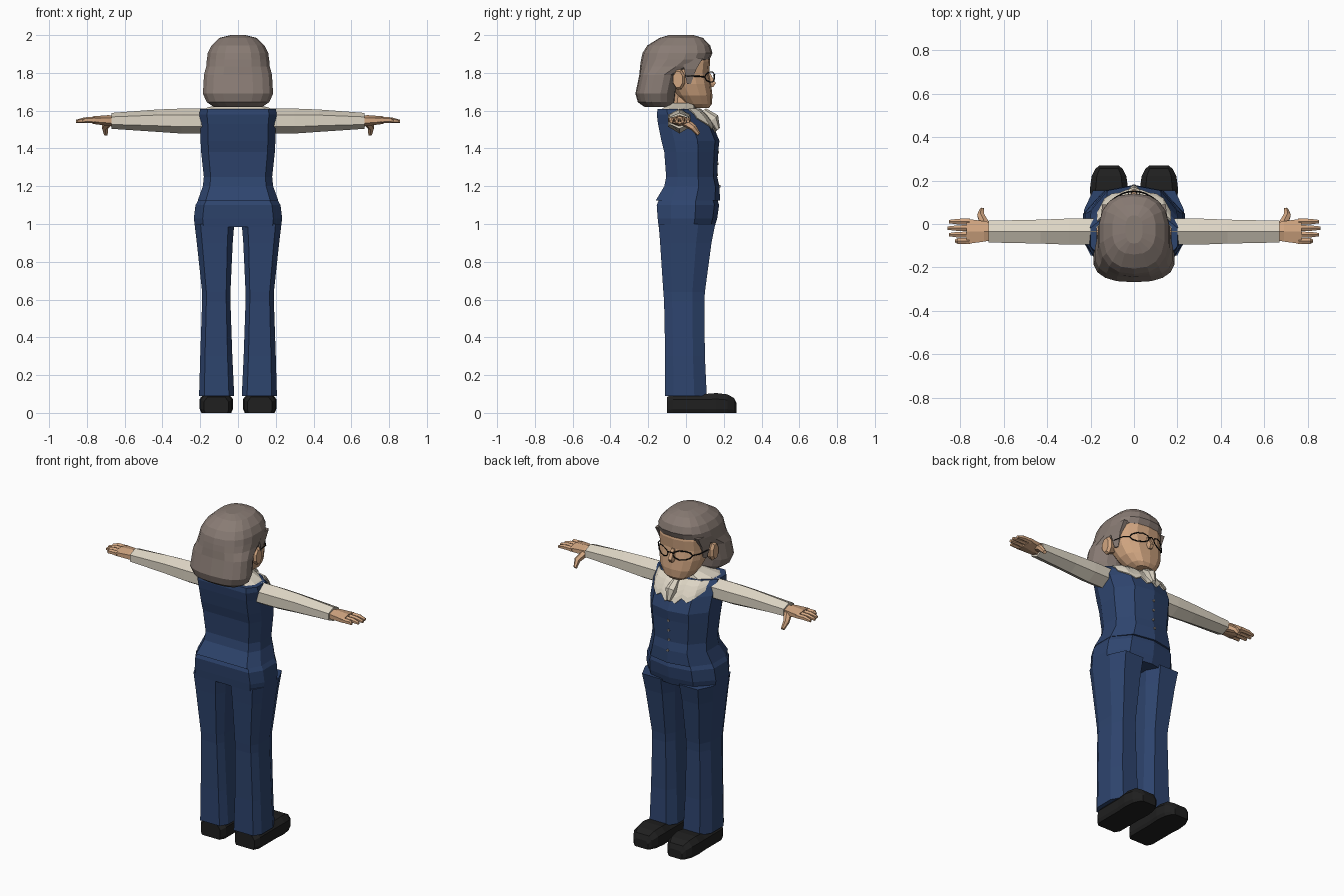
import bpy, bmesh, math
from mathutils import Vector
from mathutils.bvhtree import BVHTree


def material(name, rgb):
    m = bpy.data.materials.new(name)
    m.diffuse_color = (*rgb, 1)
    return m


NAVY = material("navy_cloth", (0.027, 0.058, 0.155))
CREAM = material("cream_cloth", (0.72, 0.66, 0.55))
SKIN = material("skin", (0.64, 0.38, 0.22))
HAIR = material("grey_brown_hair", (0.25, 0.2, 0.175))
BLACK = material("black_leather", (0.014, 0.014, 0.014))
FRAME = material("black_frame", (0.005, 0.005, 0.005))
BUTTON = material("button_grey", (0.35, 0.31, 0.28))

# Half outline of the body, from back to front
HALF = [(0.8, -1), (1, -0.55), (1, 0.25), (0.62, 0.85)]
BODY = HALF + [(0, 1)] + [(-x, y) for x, y in reversed(HALF)]


def finish(name, bm, mat, mirror=False):
    bmesh.ops.recalc_face_normals(bm, faces=bm.faces)
    me = bpy.data.meshes.new(name)
    bm.to_mesh(me)
    bm.free()
    me.materials.append(mat)
    ob = bpy.data.objects.new(name, me)
    bpy.context.collection.objects.link(ob)
    if mirror:
        ob.modifiers.new("mirror", 'MIRROR').use_mirror_merge = False
    return ob


def add_loft(bm, rings):
    vs = [[bm.verts.new(p) for p in r] for r in rings]
    n = len(vs[0])
    for a, b in zip(vs, vs[1:]):
        for i in range(n):
            j = (i + 1) % n
            bm.faces.new((a[i], a[j], b[j], b[i]))
    bm.faces.new(vs[0])
    bm.faces.new(vs[-1])


def loft(name, rings, mat, mirror=False):
    bm = bmesh.new()
    add_loft(bm, rings)
    return finish(name, bm, mat, mirror)


def oval(n, p):
    pts = []
    for i in range(n):
        a = 2 * math.pi * (i + 0.5) / n
        c, s = math.cos(a), math.sin(a)
        pts.append((math.copysign(abs(c) ** (2 / p), c),
                    math.copysign(abs(s) ** (2 / p), s)))
    return pts


def level(shape, z, w, yb, yf, cx=0.0):
    cy, h = (yb + yf) / 2, (yf - yb) / 2
    return [(cx + x * w, cy + y * h, z) for x, y in shape]


def stack(name, shape, rows, mat):
    return loft(name, [level(shape, *r) for r in rows], mat)


def add_limb(bm, path, n=6):
    """Tube through (point, radius) pairs."""
    pts = [Vector(p) for p, r in path]
    q = (pts[-1] - pts[0]).to_track_quat('Z', 'Y')
    add_loft(bm, [[p + q @ Vector((math.cos(t) * r, math.sin(t) * r, 0))
                   for t in [2 * math.pi * (i + 0.5) / n for i in range(n)]]
                  for p, (_, r) in zip(pts, path)])


# Vest
vest = stack("vest", BODY, [
    (1.125, 0.213, -0.16, 0.18), (1.2, 0.186, -0.115, 0.177), (1.25, 0.181, -0.105, 0.165),
    (1.38, 0.195, -0.115, 0.17), (1.44, 0.198, -0.13, 0.177), (1.53, 0.2, -0.148, 0.14),
    (1.58, 0.205, -0.155, 0.10), (1.61, 0.2, -0.15, 0.06)], NAVY)

# Blouse shoulders inside the vest
stack("blouse_yoke", BODY, [(1.6, 0.19, -0.14, 0.06), (1.615, 0.165, -0.12, 0.055),
                            (1.64, 0.085, -0.085, 0.05)], CREAM)

# Ruffled collar laid over the vest front
tree = BVHTree.FromPolygons([v.co for v in vest.data.vertices],
                            [p.vertices for p in vest.data.polygons])
bottoms = [1.555, 1.52, 1.495, 1.515, 1.48, 1.5]
bottoms += bottoms[-2::-1]
bm = bmesh.new()
cols = []
for i, low in enumerate(bottoms):
    x = (i - 5) * 0.034
    col = []
    for k in range(5):
        z = 1.605 + (low - 1.605) * k / 4
        hit = tree.ray_cast(Vector((x, 1, z)), Vector((0, -1, 0)))[0]
        y = hit.y if hit else 0.0
        col.append(bm.verts.new((x, y + 0.004 + 0.006 * (i % 2), z + 0.006)))
    cols.append(col)
for a, b in zip(cols, cols[1:]):
    for k in range(4):
        bm.faces.new((a[k], a[k + 1], b[k + 1], b[k]))
collar = finish("collar", bm, CREAM)
collar.modifiers.new("thickness", 'SOLIDIFY').thickness = 0.008

# Bow knot at the throat
bm = bmesh.new()
add_limb(bm, [((0, 0.09, 1.6), 0.02), ((0, 0.145, 1.555), 0.032), ((0, 0.17, 1.5), 0.012)])
finish("bow", bm, CREAM)

# Vest buttons
bm = bmesh.new()
for z in (1.2, 1.26, 1.32, 1.38):
    y = tree.ray_cast(Vector((0.001, 1, z)), Vector((0, -1, 0)))[0].y
    add_limb(bm, [((0, y - 0.005, z), 0.008), ((0, y + 0.005, z), 0.007)], 8)
finish("buttons", bm, BUTTON)

# Trousers: hips and two legs
stack("trouser_hips", BODY, [
    (1.15, 0.18, -0.12, 0.155), (1.135, 0.205, -0.14, 0.165), (1.1, 0.225, -0.155, 0.175),
    (1.03, 0.234, -0.15, 0.165), (0.985, 0.228, -0.145, 0.152)], NAVY)
LEG = [(0.7, -1), (1, -0.6), (1, 0.4), (0.6, 1), (-0.6, 1), (-1, 0.5), (-1, -0.6), (-0.7, -1)]
legs = [(1.0, 0.02, 0.23, -0.145, 0.155), (0.9, 0.028, 0.218, -0.137, 0.135),
        (0.64, 0.04, 0.19, -0.12, 0.10), (0.59, 0.04, 0.19, -0.116, 0.097),
        (0.3, 0.03, 0.2, -0.11, 0.1), (0.09, 0.02, 0.206, -0.11, 0.11)]
loft("trouser_legs", [level(LEG, z, (b - a) / 2, yb, yf, (a + b) / 2)
                      for z, a, b, yb, yf in legs], NAVY, True)

# Shoes
shoe = [(-0.10, 0.085, 0.065), (-0.07, 0.1, 0.083), (0.1, 0.1, 0.083), (0.16, 0.105, 0.088),
        (0.22, 0.098, 0.08), (0.255, 0.078, 0.062), (0.268, 0.05, 0.045)]
loft("shoes", [[(0.115 + u * w, y, v * h) for u, v in
                ((-0.9, 0), (-1, 0.2), (-1, 0.7), (-0.7, 1), (0.7, 1), (1, 0.7), (1, 0.2), (0.9, 0))]
               for y, h, w in shoe], BLACK, True)

# Sleeves: six-sided, ridge on top
HEX = [(0, 1), (1, 0.5), (1, -0.45), (0, -1), (-1, -0.45), (-1, 0.5)]
sleeve = [(0.17, 0.06, 0.066, 1.545), (0.3, 0.06, 0.066, 1.545),
          (0.43, 0.055, 0.059, 1.547), (0.67, 0.05, 0.042, 1.546)]
loft("sleeves", [[(x, -0.035 + u * ry, zc + v * rz) for u, v in HEX]
                 for x, ry, rz, zc in sleeve], CREAM, True)

# Hands: palm, four fingers, thumb
bm = bmesh.new()
palm = [(0.655, 0.04, 0.03, 1.545), (0.69, 0.047, 0.028, 1.548), (0.77, 0.058, 0.02, 1.55)]
add_loft(bm, [[(x, -0.034 + u * ry, zc + v * rz) for u, v in HEX] for x, ry, rz, zc in palm])
for y, tip in ((0.011, 0.85), (-0.019, 0.857), (-0.049, 0.85), (-0.078, 0.822)):
    add_limb(bm, [((0.755, y, 1.55), 0.016), ((0.81, y, 1.55), 0.015), ((tip, y, 1.543), 0.009)])
add_limb(bm, [((0.685, -0.005, 1.54), 0.024), ((0.705, 0.04, 1.51), 0.018),
              ((0.7, 0.068, 1.475), 0.011)])
finish("hands", bm, SKIN, True)

# Neck and head
stack("neck", oval(8, 2), [(1.58, 0.075, -0.085, 0.045), (1.72, 0.065, -0.08, 0.04)], SKIN)
stack("head", oval(14, 2.5), [
    (1.615, 0.055, 0.03, 0.122), (1.635, 0.085, -0.01, 0.137), (1.68, 0.117, -0.05, 0.14),
    (1.74, 0.135, -0.09, 0.133), (1.80, 0.14, -0.1, 0.122), (1.86, 0.14, -0.1, 0.128),
    (1.92, 0.125, -0.1, 0.115)], SKIN)

# Nose
loft("nose", [[(-0.01, 0.11, 1.8), (0.01, 0.11, 1.8), (0.01, 0.127, 1.8), (-0.01, 0.127, 1.8)],
              [(-0.022, 0.11, 1.745), (0.022, 0.11, 1.745), (0.011, 0.158, 1.745), (-0.011, 0.158, 1.745)],
              [(-0.018, 0.11, 1.725), (0.018, 0.11, 1.725), (0.008, 0.145, 1.725), (-0.008, 0.145, 1.725)]],
     SKIN)

# Ears
loft("ears", [[(x, -0.035 + dy + u * 0.034 * s, 1.765 + v * 0.056 * s) for u, v in oval(8, 2)]
              for x, dy, s in ((0.12, 0, 0.7), (0.158, -0.002, 1), (0.172, -0.008, 0.8))], SKIN, True)

# Bobbed hair, open at the face, with locks before the ears
stack("hair", oval(18, 2.5), [
    (2.0, 0.04, -0.09, 0.04), (1.985, 0.1, -0.14, 0.09), (1.945, 0.142, -0.205, 0.128),
    (1.905, 0.162, -0.23, 0.14), (1.87, 0.167, -0.238, 0.125), (1.835, 0.17, -0.243, 0.065),
    (1.79, 0.182, -0.247, -0.035), (1.69, 0.188, -0.268, -0.055), (1.645, 0.168, -0.255, -0.06),
    (1.62, 0.13, -0.22, -0.075)], HAIR)
loft("side_locks", [[(xa, ya, z), (xb, ya, z), (xb - 0.012, yb, z), (xa - 0.012, yb, z)]
                    for z, xa, xb, ya, yb in ((1.88, 0.12, 0.158, -0.02, 0.09),
                                              (1.82, 0.12, 0.158, -0.01, 0.055),
                                              (1.74, 0.12, 0.146, 0.005, 0.025))], HAIR, True)


# Spectacles: rims, bridge and temples
def wire(name, paths):
    cu = bpy.data.curves.new(name, 'CURVE')
    cu.dimensions = '3D'
    cu.bevel_depth = 0.0035
    cu.bevel_resolution = 0
    for pts, closed in paths:
        sp = cu.splines.new('POLY')
        sp.points.add(len(pts) - 1)
        for p, co in zip(sp.points, pts):
            p.co = (*co, 1)
        sp.use_cyclic_u = closed
    cu.materials.append(FRAME)
    bpy.context.collection.objects.link(bpy.data.objects.new(name, cu))


paths = [([(-0.017, 0.147, 1.785), (0, 0.152, 1.79), (0.017, 0.147, 1.785)], False)]
for s in (-1, 1):
    rim = []
    for i in range(10):
        a = 2 * math.pi * i / 10
        x = 0.065 + 0.049 * math.cos(a)
        rim.append((s * x, 0.151 - 4 * x * x, 1.778 + 0.028 * math.sin(a)))
    paths.append((rim, True))
    paths.append(([(s * 0.114, 0.099, 1.778), (s * 0.138, 0.07, 1.782), (s * 0.15, -0.01, 1.785)], False))
wire("spectacles", paths)
